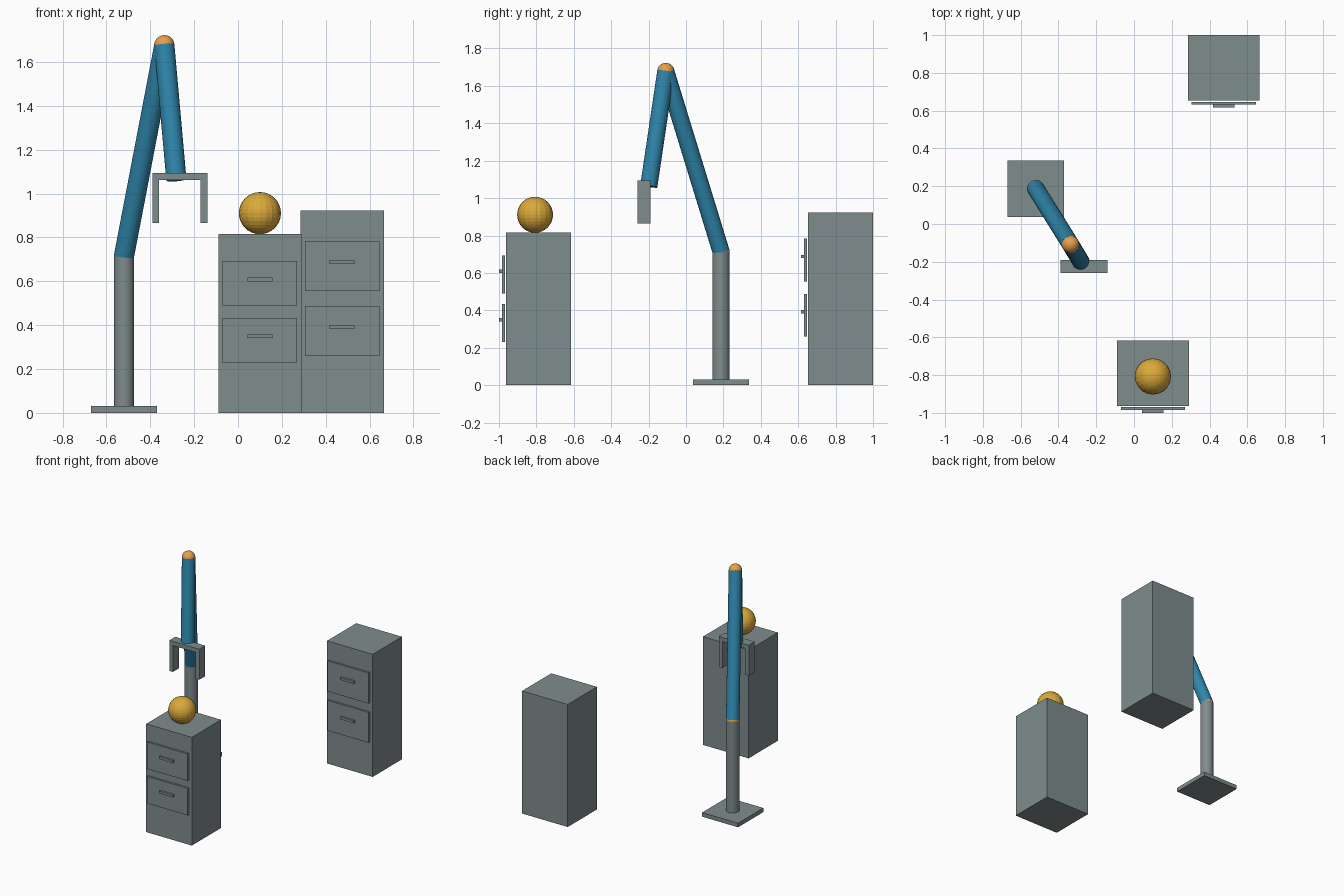
import bpy, math
from mathutils import Vector

if "Cube" in bpy.data.objects:
    bpy.data.objects.remove(bpy.data.objects["Cube"])


def material(name, hex_code):
    def lin(c):
        c /= 255
        return c / 12.92 if c <= 0.04045 else ((c + 0.055) / 1.055) ** 2.4
    m = bpy.data.materials.new(name)
    m.diffuse_color = [lin(int(hex_code[i:i + 2], 16)) for i in (0, 2, 4)] + [1]
    m.use_nodes = True
    m.node_tree.nodes["Principled BSDF"].inputs["Base Color"].default_value = m.diffuse_color
    return m


GREY = material("steel grey", "7F8C8D")
BLUE = material("arm blue", "2E86AB")
ORANGE = material("joint orange", "E5A04B")
GOLD = material("ball gold", "DAA93A")


def finish(name, mat, smooth=False):
    ob = bpy.context.object
    ob.name = name
    ob.data.materials.append(mat)
    if smooth:
        bpy.ops.object.shade_smooth_by_angle(angle=math.radians(30))
    return ob


def box(name, x, y, z, mat=GREY):
    """Box from its (min, max) range on each axis."""
    bpy.ops.mesh.primitive_cube_add(size=1)
    ob = bpy.context.object
    ob.location = [(a + b) / 2 for a, b in (x, y, z)]
    ob.scale = [b - a for a, b in (x, y, z)]
    bpy.ops.object.transform_apply(location=False, rotation=False, scale=True)
    return finish(name, mat)


def tube(name, a, b, radius, mat):
    """Cylinder between two points."""
    a, b = Vector(a), Vector(b)
    bpy.ops.mesh.primitive_cylinder_add(vertices=32, radius=radius, depth=(b - a).length,
                                        location=(a + b) / 2)
    bpy.context.object.rotation_euler = (b - a).to_track_quat('Z', 'Y').to_euler()
    return finish(name, mat, True)


def ball(name, centre, radius, mat, segments, rings, smooth=False):
    bpy.ops.mesh.primitive_uv_sphere_add(segments=segments, ring_count=rings,
                                         radius=radius, location=centre)
    return finish(name, mat, smooth)


def cabinet(name, cx, front, height, drawers):
    """Cabinet body with drawer panels standing just off its front face."""
    box(name + "_body", (cx - 0.19, cx + 0.19), (front, front + 0.347), (0, height))
    for i, (low, high) in enumerate(drawers):
        mid = (low + high) / 2 + 0.018
        box(f"{name}_drawer_{i + 1}", (cx - 0.17, cx + 0.17),
            (front - 0.021, front - 0.006), (low, high))
        box(f"{name}_handle_{i + 1}", (cx - 0.057, cx + 0.057),
            (front - 0.037, front - 0.021), (mid - 0.009, mid + 0.009))


# Cabinets
cabinet("front_cabinet", 0.10, -0.963, 0.815, [(0.23, 0.433), (0.49, 0.692)])
cabinet("rear_cabinet", 0.475, 0.653, 0.923, [(0.26, 0.488), (0.555, 0.785)])

# Ball resting on the front cabinet
ball("ball", (0.10, -0.807, 0.911), 0.096, GOLD, 20, 16)

# Arm: base, post, two links and joints
R = 0.046
SHOULDER = (-0.52, 0.187, 0.715)
ELBOW = (-0.336, -0.108, 1.677)
WRIST = (-0.281, -0.199, 1.063)
box("arm_base", (-0.67, -0.37), (0.037, 0.337), (0, 0.031))
tube("arm_post", (-0.52, 0.187, 0.03), SHOULDER, R, GREY)
tube("upper_arm", SHOULDER, ELBOW, R, BLUE)
tube("forearm", ELBOW, WRIST, R, BLUE)
ball("shoulder_joint", SHOULDER, R, ORANGE, 32, 16, True)
ball("elbow_joint", ELBOW, R, ORANGE, 32, 16, True)

# Gripper: cross bar and two fingers
GY = (-0.26, -0.19)
box("gripper_bar", (-0.39, -0.14), GY, (1.063, 1.095))
for side, x0 in (("left", -0.39), ("right", -0.17)):
    box(f"gripper_finger_{side}", (x0, x0 + 0.03), GY, (0.865, 1.063))
